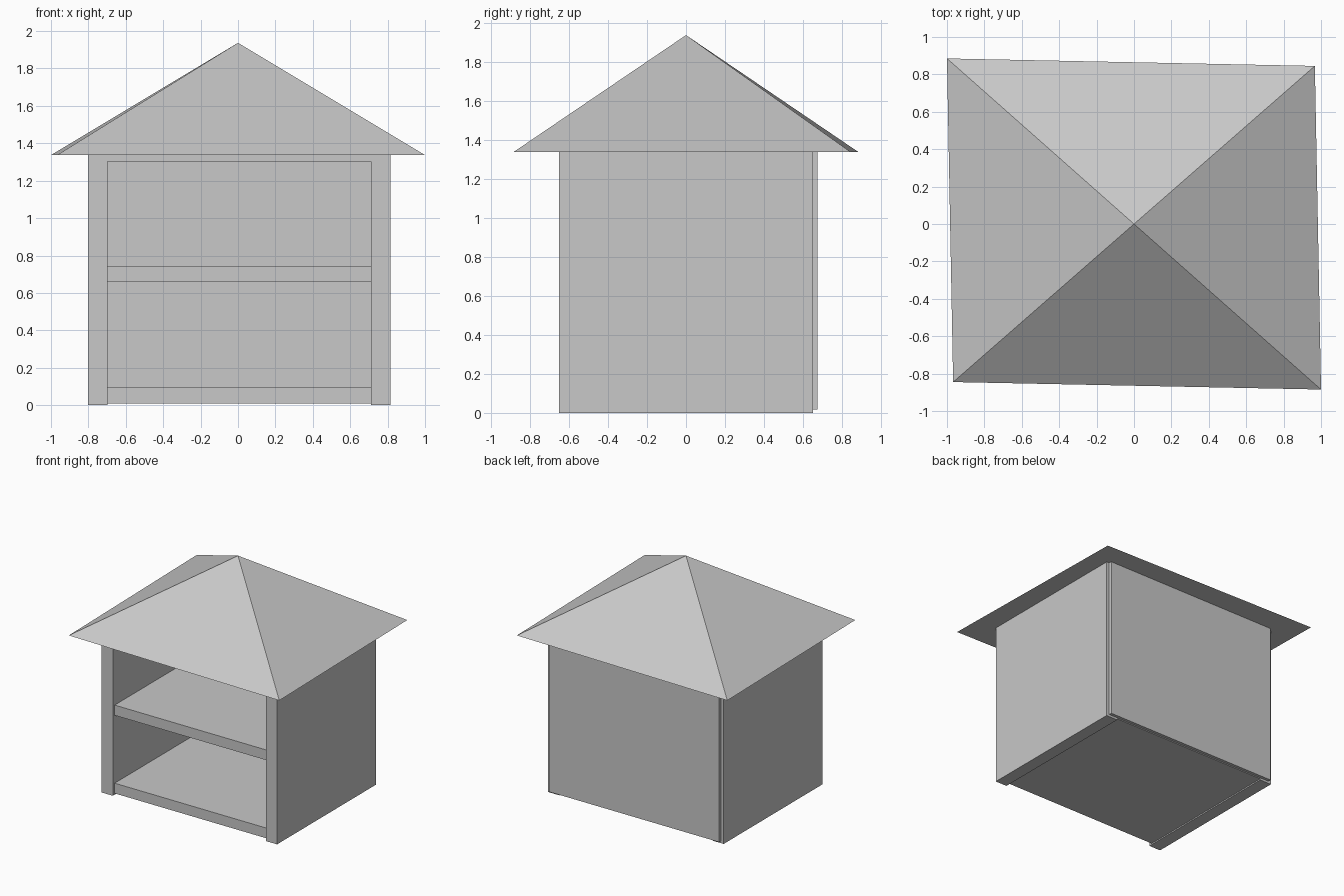
import bpy
import bmesh

cube = bpy.data.objects.get("Cube")
if cube:
    bpy.data.objects.remove(cube, do_unlink=True)

grey = bpy.data.materials.new("plain grey")
grey.use_nodes = True
colour = (0.58, 0.58, 0.58, 1)
grey.diffuse_color = colour
grey.node_tree.nodes["Principled BSDF"].inputs["Base Color"].default_value = colour


def add_object(name, bm):
    bmesh.ops.recalc_face_normals(bm, faces=bm.faces)
    mesh = bpy.data.meshes.new(name)
    bm.to_mesh(mesh)
    bm.free()
    mesh.materials.append(grey)
    obj = bpy.data.objects.new(name, mesh)
    bpy.context.collection.objects.link(obj)
    return obj


def box(name, xs, ys, zs):
    bm = bmesh.new()
    bmesh.ops.create_cube(bm, size=1)
    for v in bm.verts:
        v.co = [r[0] if c < 0 else r[1] for c, r in zip(v.co, (xs, ys, zs))]
    return add_object(name, bm)


# Inverted-U shell: two side walls joined by a ceiling tucked into the roof
LEFT, RIGHT, WALL = -0.802, 0.815, 0.104
DEPTH = 0.65
inner = (LEFT + WALL, RIGHT - WALL)
profile = [(LEFT, 0), (inner[0], 0), (inner[0], 1.302), (inner[1], 1.302),
           (inner[1], 0), (RIGHT, 0), (RIGHT, 1.39), (LEFT, 1.39)]
bm = bmesh.new()
face = bm.faces.new([bm.verts.new((x, -DEPTH, z)) for x, z in profile])
extruded = bmesh.ops.extrude_face_region(bm, geom=[face], use_keep_orig=True)
moved = [g for g in extruded["geom"] if isinstance(g, bmesh.types.BMVert)]
bmesh.ops.translate(bm, verts=moved, vec=(0, 2 * DEPTH, 0))
add_object("wall_shell", bm)

# Shelves, set slightly back from the front of the walls
for name, z in (("bottom_shelf", 0.01), ("middle_shelf", 0.66)):
    box(name, inner, (-0.625, DEPTH), (z, z + 0.085))

# Thin back panel, slightly narrower than the shell
box("back_panel", (LEFT + 0.025, RIGHT - 0.025), (DEPTH, 0.675), (0.018, 1.38))

# Four-sided roof, turned a touch off square
bm = bmesh.new()
corners = [(-0.967, -0.845), (1, -0.885), (0.967, 0.845), (-1, 0.885)]
base = [bm.verts.new((x, y, 1.337)) for x, y in corners]
apex = bm.verts.new((0, 0, 1.937))
bm.faces.new(base)
for i in range(4):
    bm.faces.new((base[i], base[(i + 1) % 4], apex))
add_object("roof", bm)
